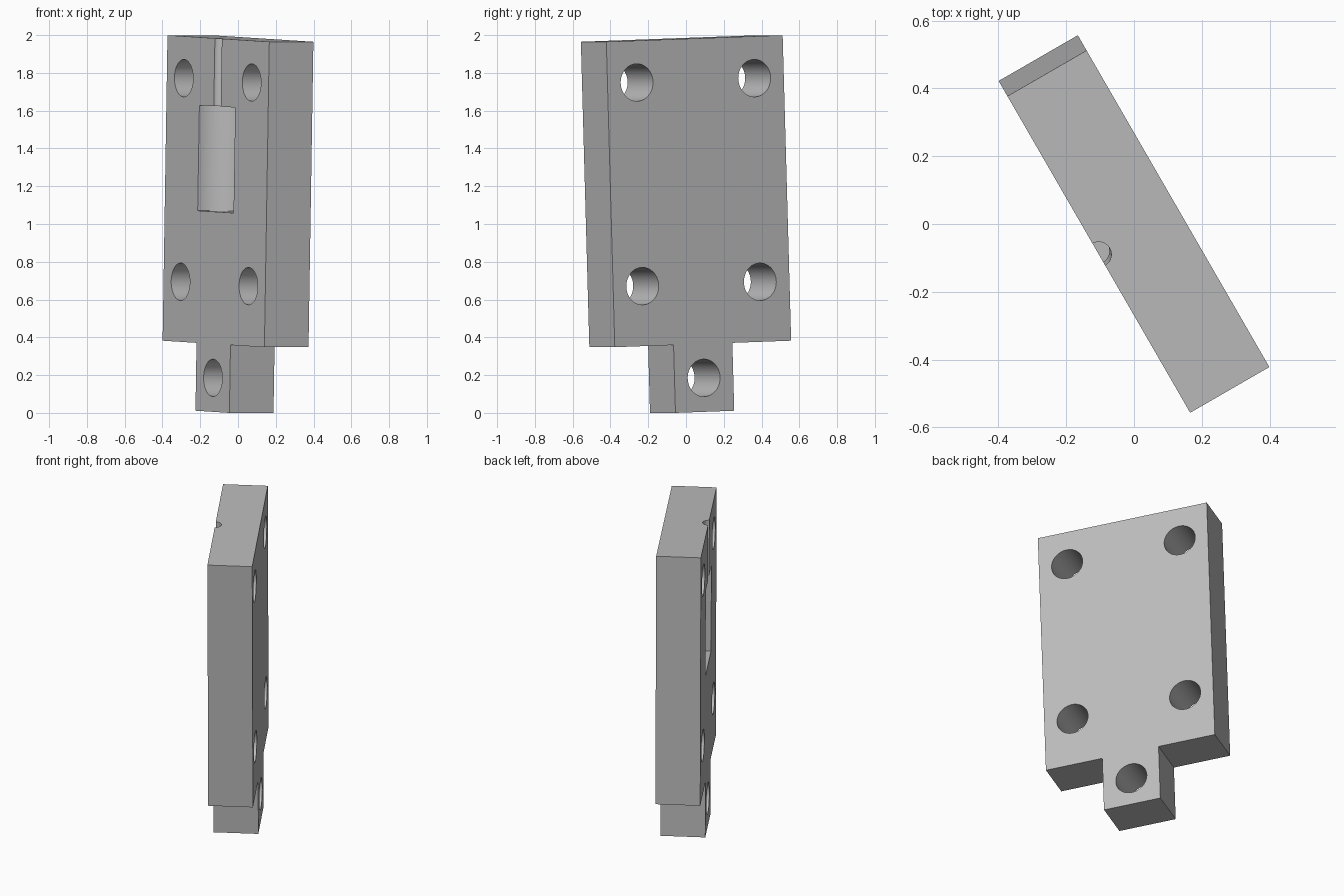
import bpy, bmesh
from math import radians
from mathutils import Matrix, Vector, Euler

cube = bpy.data.objects.get("Cube")
if cube:
    bpy.data.objects.remove(cube, do_unlink=True)

U = 0.3595                      # module of the part
W, T = 1.5 * U, 0.375 * U       # half width, half thickness
TOP, SHOULDER = 5.5 * U, U      # plate top, tab height

steel = bpy.data.materials.new("plain grey")
steel.use_nodes = True
GREY = (0.5, 0.5, 0.5, 1)
steel.diffuse_color = GREY
steel.node_tree.nodes["Principled BSDF"].inputs["Base Color"].default_value = GREY


def add_object(name, bm):
    bmesh.ops.recalc_face_normals(bm, faces=bm.faces)
    mesh = bpy.data.meshes.new(name)
    bm.to_mesh(mesh)
    bm.free()
    mesh.materials.append(steel)
    obj = bpy.data.objects.new(name, mesh)
    bpy.context.collection.objects.link(obj)
    return obj


def cylinder_cutter(name, radius, length, matrix):
    bm = bmesh.new()
    bmesh.ops.create_cone(bm, cap_ends=True, segments=64, radius1=radius,
                          radius2=radius, depth=length, matrix=matrix)
    obj = add_object(name, bm)
    obj.hide_render = True
    return obj


# Plate with a centred tab at the bottom
half = [(U / 2, 0), (U / 2, SHOULDER), (W, SHOULDER), (W, TOP)]
outline = half + [(-x, z) for x, z in reversed(half)]
bm = bmesh.new()
face = bm.faces.new([bm.verts.new((x, -T, z)) for x, z in outline])
new = bmesh.ops.extrude_face_region(bm, geom=[face])["geom"]
bmesh.ops.translate(bm, vec=(0, 2 * T, 0),
                    verts=[v for v in new if isinstance(v, bmesh.types.BMVert)])
plate = add_object("mounting_plate", bm)

# Bolt holes through the thickness
cutters = []
upper = TOP - 0.2215
spots = [(s * U, z) for s in (-1, 1) for z in (upper, upper - 3 * U)]
for x, z in spots + [(0, U / 2)]:
    m = Matrix.Translation((x, 0, z)) @ Matrix.Rotation(radians(90), 4, 'X')
    cutters.append(cylinder_cutter("bolt_hole_cutter", 0.099, 1, m))

# Half-round pocket and narrow channel up to the top edge
for name, r, low, high in (("pocket_cutter", 0.19, TOP - 0.918, TOP - U),
                           ("channel_cutter", 0.037, TOP - 1.5 * U, TOP + 0.1)):
    m = Matrix.Translation((0, -T, (low + high) / 2))
    cutters.append(cylinder_cutter(name, r, high - low, m))

for c in cutters:
    mod = plate.modifiers.new(c.name, 'BOOLEAN')
    mod.operation, mod.solver, mod.object = 'DIFFERENCE', 'EXACT', c
bpy.context.view_layer.update()
graph = bpy.context.evaluated_depsgraph_get()
result = bpy.data.meshes.new_from_object(plate.evaluated_get(graph))
plate.modifiers.clear()
plate.data = result
for c in cutters:
    bpy.data.objects.remove(c, do_unlink=True)

# Turn and tilt the plate, then centre it on the ground
result.transform(Euler((0, 0.032, radians(-60))).to_matrix().to_4x4())
axes = list(zip(*(v.co for v in result.vertices)))
mid = [(min(a) + max(a)) / 2 for a in axes]
result.transform(Matrix.Translation(-Vector((mid[0], mid[1], min(axes[2])))))

# Smooth bores, sharp edges
bpy.ops.object.select_all(action='DESELECT')
plate.select_set(True)
bpy.context.view_layer.objects.active = plate
bpy.ops.object.shade_smooth_by_angle(angle=radians(30))
